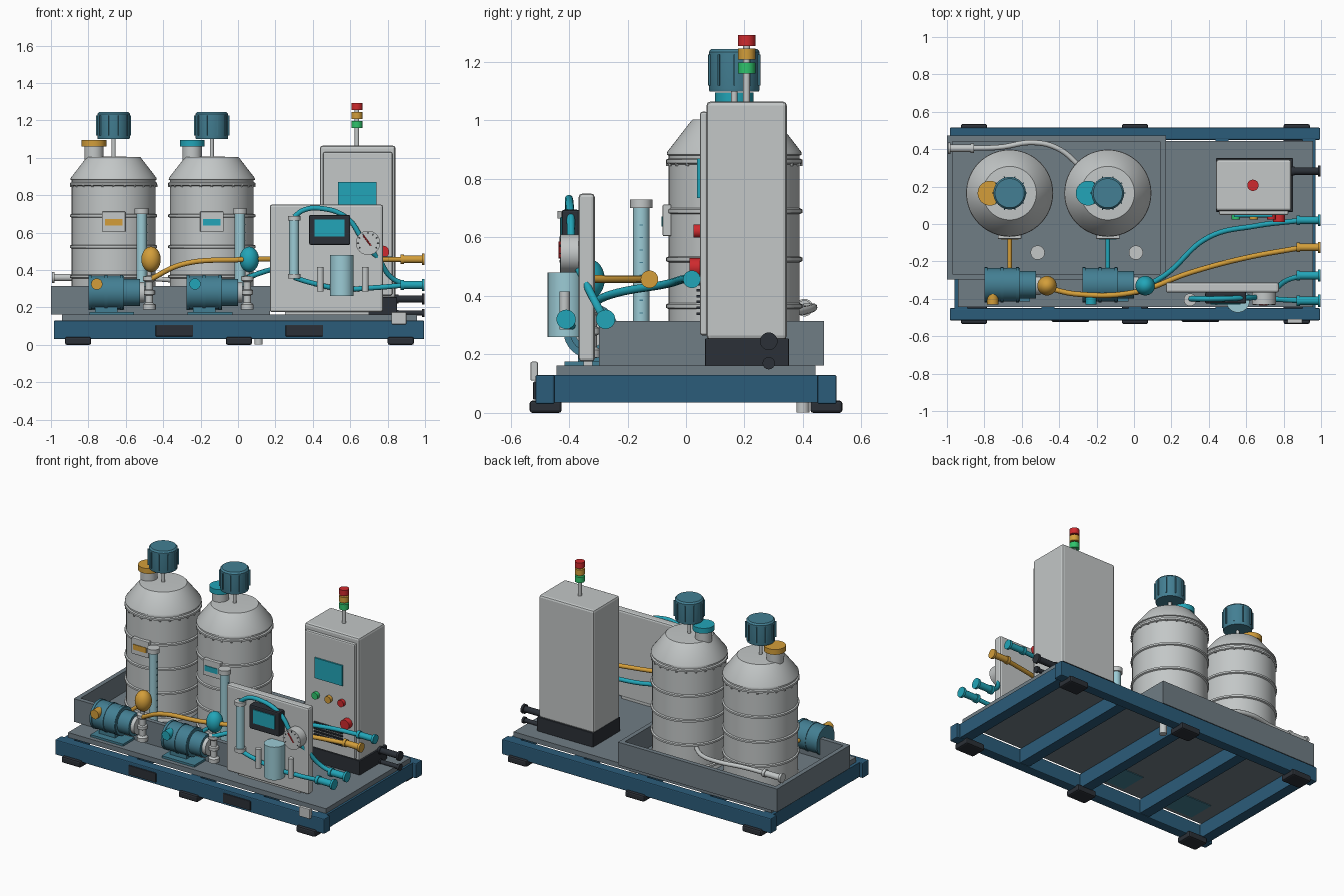
import bpy, bmesh, math
from mathutils import Vector, Matrix

cube = bpy.data.objects.get("Cube")
if cube:
    bpy.data.objects.remove(cube, do_unlink=True)


def material(name, hexcode):
    channels = [int(hexcode[i:i + 2], 16) / 255 for i in (0, 2, 4)]
    color = [((c + 0.055) / 1.055) ** 2.4 for c in channels] + [1]
    mat = bpy.data.materials.new(name)
    mat.use_nodes = True
    mat.diffuse_color = color
    mat.node_tree.nodes["Principled BSDF"].inputs["Base Color"].default_value = color
    return mat


frame_blue = material("frame_blue", "2B5C7A")
motor_teal = material("motor_teal", "437F93")
cyan = material("cyan", "22A5B8")
pale_blue = material("pale_blue", "9CCBD5")
light_grey = material("light_grey", "C3C7C7")
deck_grey = material("deck_grey", "707D85")
black = material("black", "2B3037")
yellow = material("yellow", "D39E3A")
red = material("red", "CF2A2E")
green = material("green", "2FC46C")


def finish(name, bm, mat, smooth=False):
    mesh = bpy.data.meshes.new(name)
    bmesh.ops.recalc_face_normals(bm, faces=bm.faces)
    bm.to_mesh(mesh)
    bm.free()
    obj = bpy.data.objects.new(name, mesh)
    bpy.context.collection.objects.link(obj)
    mesh.materials.append(mat)
    if smooth:
        activate(obj)
        bpy.ops.object.shade_smooth_by_angle(angle=math.radians(35))
    return obj


def activate(obj):
    bpy.ops.object.select_all(action='DESELECT')
    obj.select_set(True)
    bpy.context.view_layer.objects.active = obj


def box(name, mat, xs, ys, zs, bevel=0.0):
    bm = bmesh.new()
    spans = (xs, ys, zs)
    center = Vector([(a + b) / 2 for a, b in spans])
    size = [b - a for a, b in spans]
    bmesh.ops.create_cube(bm, size=1, matrix=Matrix.Translation(center) @ Matrix.Diagonal(size + [1]))
    obj = finish(name, bm, mat)
    if bevel:
        mod = obj.modifiers.new("soft_edges", 'BEVEL')
        mod.width, mod.segments = bevel, 2
    return obj


def rod(name, mat, start, end, radius, sides=32):
    start, end = Vector(start), Vector(end)
    axis = end - start
    bm = bmesh.new()
    place = Matrix.Translation((start + end) / 2) @ axis.to_track_quat('Z', 'Y').to_matrix().to_4x4()
    bmesh.ops.create_cone(bm, cap_ends=True, segments=sides, radius1=radius, radius2=radius,
                          depth=axis.length, matrix=place)
    return finish(name, bm, mat, True)


def upright(name, mat, x, y, zs, radius):
    return rod(name, mat, (x, y, zs[0]), (x, y, zs[1]), radius)


def lathe(name, mat, x, y, profile, steps=48):
    bm = bmesh.new()
    verts = [bm.verts.new((x + r, y, z)) for r, z in profile]
    edges = [bm.edges.new(pair) for pair in zip(verts, verts[1:])]
    bmesh.ops.spin(bm, geom=verts + edges, cent=(x, y, 0), axis=(0, 0, 1), angle=math.tau, steps=steps)
    bmesh.ops.remove_doubles(bm, verts=bm.verts, dist=0.0002)
    return finish(name, bm, mat, True)


def hose(name, mat, points, radius):
    curve = bpy.data.curves.new(name, 'CURVE')
    curve.dimensions = '3D'
    curve.bevel_depth, curve.bevel_resolution, curve.use_fill_caps = radius, 3, True
    spline = curve.splines.new('BEZIER')
    spline.bezier_points.add(len(points) - 1)
    for knot, co in zip(spline.bezier_points, points):
        knot.co = co
        knot.handle_left_type = knot.handle_right_type = 'AUTO'
    curve.materials.append(mat)
    obj = bpy.data.objects.new(name, curve)
    bpy.context.collection.objects.link(obj)
    activate(obj)
    bpy.ops.object.convert(target='MESH')


def coupling(name, mat, x, y, z, radius=0.02, length=0.13):
    out = math.copysign(1, x)
    rod(name, mat, (x - out * length, y, z), (x, y, z), radius)
    rod(name + "_flange", mat, (x - out * 0.015, y, z), (x, y, z), radius * 1.5)
    rod(name + "_collar", mat, (x - out * length, y, z), (x - out * (length - 0.02), y, z), radius * 1.25)


# Skid frame, deck and feet
for side, label in ((-1, "front"), (1, "back")):
    box(label + "_rail", frame_blue, (-0.985, 0.995), sorted((side * 0.45, side * 0.515)), (0.03, 0.13), 0.006)
    for x in (-0.855, 0.005, 0.87):
        box(label + "_foot", black, (x - 0.07, x + 0.07), sorted((side * 0.425, side * 0.535)), (0, 0.042), 0.01)
for i in range(5):
    x = -0.925 + i * 0.465
    box("crossmember", frame_blue, (x - 0.035, x + 0.035), (-0.455, 0.455), (0.035, 0.129))
box("deck_plate", deck_grey, (-0.94, 0.957), (-0.443, 0.443), (0.13, 0.162))
for x in (-0.34, 0.355):
    box("fork_pocket", black, (x - 0.1, x + 0.1), (-0.523, -0.51), (0.045, 0.107), 0.004)
box("earth_box", light_grey, (0.82, 0.9), (-0.532, -0.507), (0.11, 0.175), 0.005)
upright("deck_drain", light_grey, 0.11, 0.4, (0.002, 0.13), 0.022)

# Open spill tray
box("tray_floor", deck_grey, (-1, 0.17), (-0.297, 0.472), (0.162, 0.18))
for ys in ((-0.297, -0.267), (0.442, 0.472)):
    box("tray_long_wall", deck_grey, (-1, 0.17), ys, (0.162, 0.315))
for xs in ((-1, -0.97), (0.14, 0.17)):
    box("tray_end_wall", deck_grey, xs, (-0.27, 0.445), (0.162, 0.315))

# Two dosing stations, each a tank, mixer, gauge tube and pump
for x, accent, tag in ((-0.665, yellow, "left_"), (-0.14, cyan, "right_")):
    y = 0.165
    profile = [(0, 0.18), (0.23, 0.18)]
    for z in (0.21, 0.365, 0.525, 0.69, 0.86):
        profile += [(0.224, z - 0.01), (0.233, z - 0.006), (0.233, z + 0.006), (0.224, z + 0.01)]
    profile += [(0.224, 0.88), (0.231, 0.883), (0.229, 0.893), (0.15, 0.995), (0.143, 1.003), (0, 1.008)]
    lathe(tag + "tank", light_grey, x, y, profile, 64)
    for i in range(24):
        a = math.tau * i / 24
        spot = Vector((x, y, 0.845)) + Vector((math.cos(a), math.sin(a), 0)) * 0.228
        rod(tag + "tank_bolt", light_grey, spot, spot + Vector((0, 0, 0.012)), 0.006, 8)
    upright(tag + "filler_neck", light_grey, x - 0.105, y, (0.97, 1.062), 0.052)
    upright(tag + "filler_cap", accent, x - 0.105, y, (1.06, 1.095), 0.066)
    upright(tag + "mixer_shaft", light_grey, x, y, (1, 1.11), 0.011)
    lathe(tag + "mixer_motor", motor_teal, x, y,
          [(0, 1.1), (0.085, 1.1), (0.087, 1.11), (0.087, 1.235), (0.078, 1.245), (0, 1.245)])
    for i in range(10):
        a = math.tau * i / 10
        fin = box(tag + "mixer_fin", motor_teal, (0.08, 0.094), (-0.003, 0.003), (1.12, 1.225))
        fin.matrix_world = Matrix.Translation((x, y, 0)) @ Matrix.Rotation(a, 4, 'Z')
    box(tag + "label_frame", light_grey, (x - 0.063, x + 0.063), (-0.08, -0.05), (0.605, 0.712), 0.004)
    box(tag + "label_strip", accent, (x - 0.047, x + 0.047), (-0.084, -0.079), (0.637, 0.672))
    # Calibration tube
    tube_x, tube_y = x + 0.15, -0.153
    upright(tag + "calibration_tube", pale_blue, tube_x, tube_y, (0.18, 0.71), 0.028)
    upright(tag + "tube_base", light_grey, tube_x, tube_y, (0.18, 0.215), 0.038)
    upright(tag + "tube_cap", light_grey, tube_x, tube_y, (0.7, 0.73), 0.038)
    for i in range(8):
        z = 0.34 + i * 0.043
        box(tag + "tube_mark", motor_teal, (tube_x + 0.026, tube_x + 0.03), (tube_y - 0.006, tube_y + 0.006), (z, z + 0.004))
    # Pump
    py, pz = -0.325, 0.28
    box(tag + "pump_base", motor_teal, (x - 0.13, x + 0.11), (-0.415, -0.235), (0.126, 0.176))
    box(tag + "pump_pedestal", motor_teal, (x - 0.1, x + 0.02), (-0.37, -0.28), (0.17, 0.22))
    rod(tag + "pump_motor", motor_teal, (x - 0.135, py, pz), (x + 0.055, py, pz), 0.09)
    for i in range(3):
        fx = x - 0.135 + i * 0.085
        rod(tag + "pump_band", motor_teal, (fx, py, pz), (fx + 0.016, py, pz), 0.094)
    rod(tag + "pump_head", motor_teal, (x + 0.05, py, pz), (x + 0.14, py, pz), 0.073)
    rod(tag + "pump_plate", light_grey, (x + 0.14, py, pz), (x + 0.165, py, pz), 0.055)
    rod(tag + "stroke_knob", accent, (x - 0.09, py, 0.325), (x - 0.09, -0.43, 0.325), 0.03)
    lathe(tag + "pump_valve", light_grey, x + 0.19, py,
          [(0, 0.19), (0.033, 0.19), (0.033, 0.215), (0.02, 0.225), (0.02, 0.265), (0.03, 0.27),
           (0.03, 0.29), (0.02, 0.295), (0.02, 0.335), (0.033, 0.345), (0.033, 0.365), (0.012, 0.37),
           (0.012, 0.4), (0, 0.4)], 24)
    bulb = [(0.052 * math.sin(math.pi * i / 16), 0.457 - 0.068 * math.cos(math.pi * i / 16)) for i in range(17)]
    lathe(tag + "pulsation_damper", accent, x + 0.2, py - 0.005, bulb, 32)
    rod(tag + "suction_pipe", accent, (x, -0.04, 0.28), (x, -0.26, 0.28), 0.012)

# Delivery hoses with end couplings
hose("yellow_hose", yellow, [(-0.47, -0.34, 0.35), (-0.3, -0.375, 0.43), (0, -0.365, 0.455),
                            (0.3, -0.26, 0.457), (0.6, -0.18, 0.457), (0.9, -0.125, 0.457)], 0.014)
coupling("yellow_coupling", yellow, 0.998, -0.125, 0.457)
hose("cyan_hose", cyan, [(0.05, -0.34, 0.36), (0.17, -0.27, 0.4), (0.4, -0.07, 0.44),
                        (0.65, -0.01, 0.457), (0.9, 0.02, 0.457)], 0.014)
coupling("cyan_coupling", cyan, 0.998, 0.02, 0.457)
hose("drain_hose", light_grey, [(-0.88, 0.405, 0.36), (-0.72, 0.41, 0.36), (-0.53, 0.435, 0.36),
                               (-0.4, 0.4, 0.35), (-0.28, 0.3, 0.34)], 0.014)
coupling("drain_coupling", light_grey, -0.995, 0.405, 0.36, 0.02, 0.14)
for z, radius in ((0.245, 0.02), (0.17, 0.014)):
    coupling("power_cable", black, 0.998, 0.283, z, radius, 0.16)

# Instrument panel
box("instrument_panel", light_grey, (0.17, 0.775), (-0.367, -0.312), (0.175, 0.75), 0.012)
box("panel_stand", light_grey, (0.25, 0.7), (-0.35, -0.32), (0.16, 0.2))
box("controller_box", black, (0.38, 0.6), (-0.425, -0.365), (0.535, 0.695), 0.008)
box("controller_screen", cyan, (0.41, 0.57), (-0.43, -0.422), (0.58, 0.67))
rod("gauge", light_grey, (0.695, -0.365, 0.545), (0.695, -0.43, 0.545), 0.065)
for i in range(9):
    a = math.radians(-30 + i * 30)
    spoke = Vector((math.cos(a), 0, math.sin(a)))
    rod("gauge_mark", black, Vector((0.695, -0.431, 0.545)) + spoke * 0.048,
        Vector((0.695, -0.431, 0.545)) + spoke * 0.058, 0.002, 6)
rod("gauge_needle", red, (0.71, -0.432, 0.53), (0.67, -0.432, 0.585), 0.004, 8)
upright("flow_tube", pale_blue, 0.3, -0.405, (0.375, 0.67), 0.026)
for z in (0.355, 0.665):
    upright("flow_tube_cap", light_grey, 0.3, -0.405, (z, z + 0.025), 0.034)
upright("filter_bowl", pale_blue, 0.555, -0.41, (0.26, 0.48), 0.063)
for x in (0.44, 0.68):
    upright("filter_post", light_grey, x, -0.415, (0.285, 0.415), 0.018)
hose("panel_upper_pipe", cyan, [(0.3, -0.4, 0.685), (0.35, -0.4, 0.72), (0.44, -0.4, 0.73), (0.58, -0.395, 0.68),
                               (0.68, -0.385, 0.54), (0.75, -0.35, 0.46), (0.82, -0.3, 0.36), (0.9, -0.275, 0.32)], 0.014)
hose("panel_lower_pipe", cyan, [(0.3, -0.405, 0.36), (0.38, -0.4, 0.335), (0.55, -0.39, 0.3),
                               (0.72, -0.4, 0.305), (0.9, -0.41, 0.32)], 0.014)
for y in (-0.275, -0.41):
    coupling("panel_coupling", cyan, 0.998, y, 0.32, 0.022)

# Control cabinet
box("cabinet_plinth", black, (0.438, 0.85), (0.065, 0.352), (0.16, 0.255), 0.004)
box("cabinet_body", light_grey, (0.438, 0.842), (0.07, 0.345), (0.25, 1.065), 0.014)
box("cabinet_door", light_grey, (0.455, 0.825), (0.048, 0.075), (0.265, 1.03), 0.008)
box("cabinet_screen", cyan, (0.535, 0.74), (0.038, 0.05), (0.735, 0.87))
for x, mat in ((0.545, green), (0.64, yellow), (0.735, red)):
    rod("push_button", mat, (x, 0.05, 0.622), (x, 0.025, 0.622), 0.023, 20)
rod("stop_button", red, (0.775, 0.05, 0.497), (0.775, 0.012, 0.497), 0.033, 24)
for i in range(6):
    z = 0.335 + i * 0.02
    box("vent_slot", black, (0.53, 0.74), (0.036, 0.05), (z, z + 0.009))

# Signal tower
upright("tower_pole", light_grey, 0.636, 0.207, (1.06, 1.27), 0.012)
for z, mat in ((1.16, green), (1.208, yellow), (1.255, red)):
    upright("signal_lamp", mat, 0.636, 0.207, (z, z + 0.038), 0.03)
